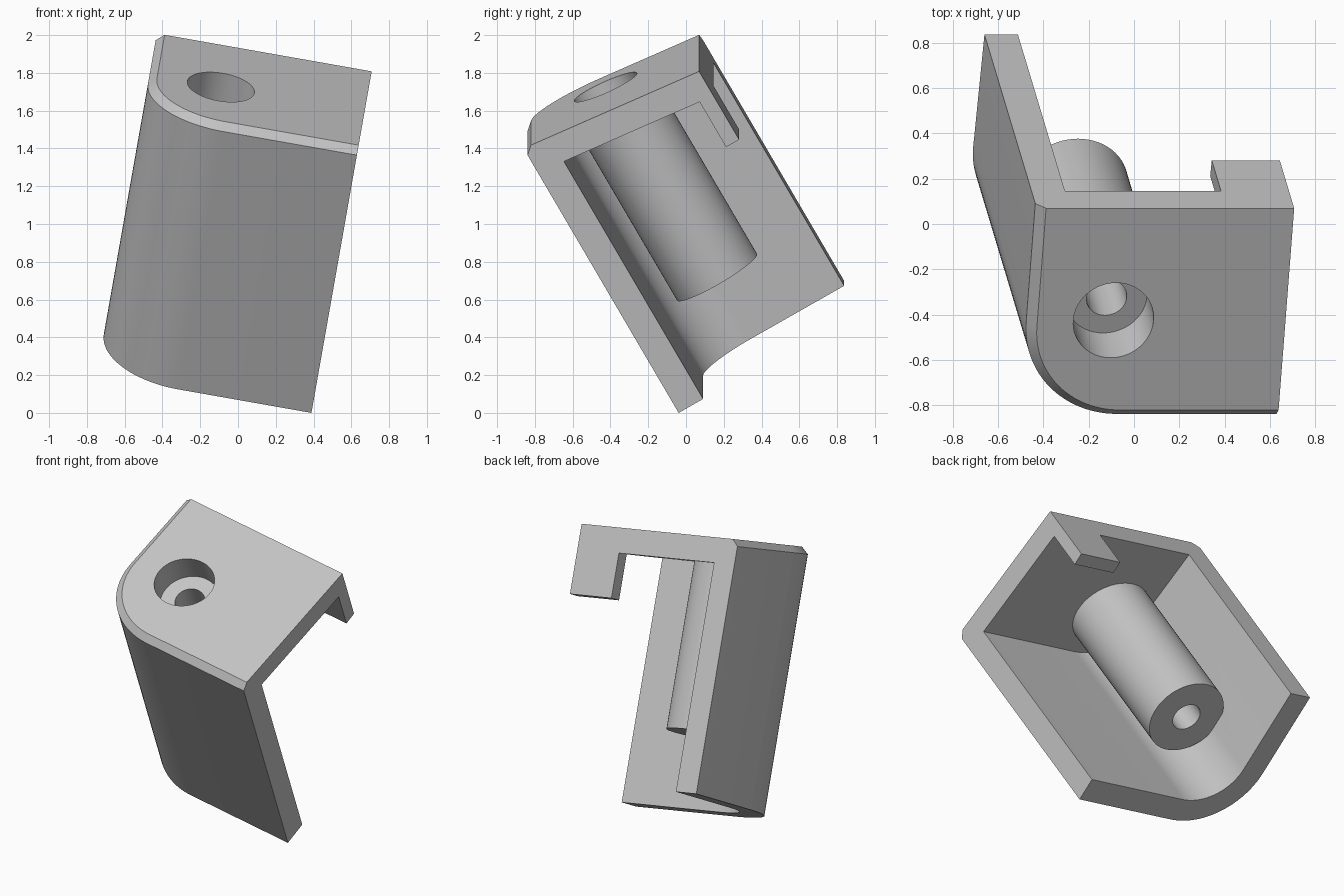
import bpy, bmesh, math
from mathutils import Matrix, Vector

cube = bpy.data.objects.get("Cube")
if cube:
    bpy.data.objects.remove(cube)

grey = bpy.data.materials.new("light_grey")
grey.use_nodes = True
colour = (0.55, 0.55, 0.55, 1)
grey.diffuse_color = colour
grey.node_tree.nodes["Principled BSDF"].inputs["Base Color"].default_value = colour

# Part dimensions in its own frame: walls along x and y, height along z
LEFT, RIGHT, BACK = -0.772, 0.383, 1.012
BOTTOM, RADIUS, WALL, CHAMFER = 0.078, 0.44, 0.15, 0.042
BOSS = (-0.389, 0.473)


def top(y):
    """Height of the sloping top face."""
    return 1.72 - 0.105 * y


def outline(inset, right=RIGHT, back=BACK, steps=24):
    """Rectangle with one rounded corner, moved in from the two walls."""
    pts = [(right, back), (LEFT + inset, back)]
    for i in range(steps + 1):
        a = math.pi + i / steps * math.pi / 2
        r = RADIUS - inset
        pts.append((LEFT + RADIUS + r * math.cos(a), RADIUS + r * math.sin(a)))
    return pts + [(right, inset)]


def loft(name, rings):
    """Closed solid through rings of matching points."""
    bm = bmesh.new()
    loops = [[bm.verts.new(p) for p in ring] for ring in rings]
    n = len(loops[0])
    for a, b in zip(loops, loops[1:]):
        for i in range(n):
            j = (i + 1) % n
            bm.faces.new((a[i], a[j], b[j], b[i]))
    bm.faces.new(loops[0][::-1])
    bm.faces.new(loops[-1])
    bmesh.ops.recalc_face_normals(bm, faces=bm.faces)
    mesh = bpy.data.meshes.new(name)
    bm.to_mesh(mesh)
    bm.free()
    mesh.materials.append(grey)
    ob = bpy.data.objects.new(name, mesh)
    bpy.context.collection.objects.link(ob)
    return ob


def cylinder(name, radius, low, high, sides=64):
    ring = [(BOSS[0] + radius * math.cos(i * math.tau / sides),
             BOSS[1] + radius * math.sin(i * math.tau / sides)) for i in range(sides)]
    return loft(name, [[(x, y, z) for x, y in ring] for z in (low, high)])


def combine(target, other, operation):
    mod = target.modifiers.new(operation, 'BOOLEAN')
    mod.operation, mod.object, mod.solver = operation, other, 'EXACT'
    bpy.context.view_layer.objects.active = target
    bpy.ops.object.modifier_apply(modifier=mod.name)
    bpy.data.objects.remove(other)


# Outer shell with chamfered top edge
outer, rim = outline(0), outline(CHAMFER)
bracket = loft("corner_bracket", [
    [(x, y, BOTTOM) for x, y in outer],
    [(x, y, top(y) - CHAMFER) for x, y in outer],
    [(x, y, top(y)) for x, y in rim]])
# The right and back ends are cut square

# Hollow, open to the right, back and bottom
inner = outline(WALL, RIGHT + 0.3, BACK + 0.3)
combine(bracket, loft("hollow_cutter", [
    [(x, y, BOTTOM - 0.2) for x, y in inner],
    [(x, y, top(y) - WALL - 0.002) for x, y in inner]]), 'DIFFERENCE')

# Hook tab hanging from the back edge of the top plate
tab = [(RIGHT - 0.305, BACK - 0.08), (RIGHT, BACK - 0.08), (RIGHT, BACK), (RIGHT - 0.305, BACK)]
combine(bracket, loft("hook_tab", [
    [(x, y, 1.19) for x, y in tab],
    [(x, y, top(y) - 0.08) for x, y in tab]]), 'UNION')

# Screw boss, counterbore and through hole
combine(bracket, cylinder("screw_boss", 0.245, 0.49, 1.6), 'UNION')
combine(bracket, cylinder("counterbore_cutter", 0.18, 1.47, 2), 'DIFFERENCE')
combine(bracket, cylinder("screw_hole_cutter", 0.09, 0.3, 1.6), 'DIFFERENCE')

# Tip the finished part
tilt = Matrix.Rotation(math.radians(10), 4, 'Y') @ Matrix.Rotation(math.radians(30), 4, 'X')
bracket.data.transform(tilt)

bpy.ops.object.select_all(action='DESELECT')
bracket.select_set(True)
bpy.context.view_layer.objects.active = bracket
bpy.ops.object.shade_smooth_by_angle(angle=math.radians(25))
